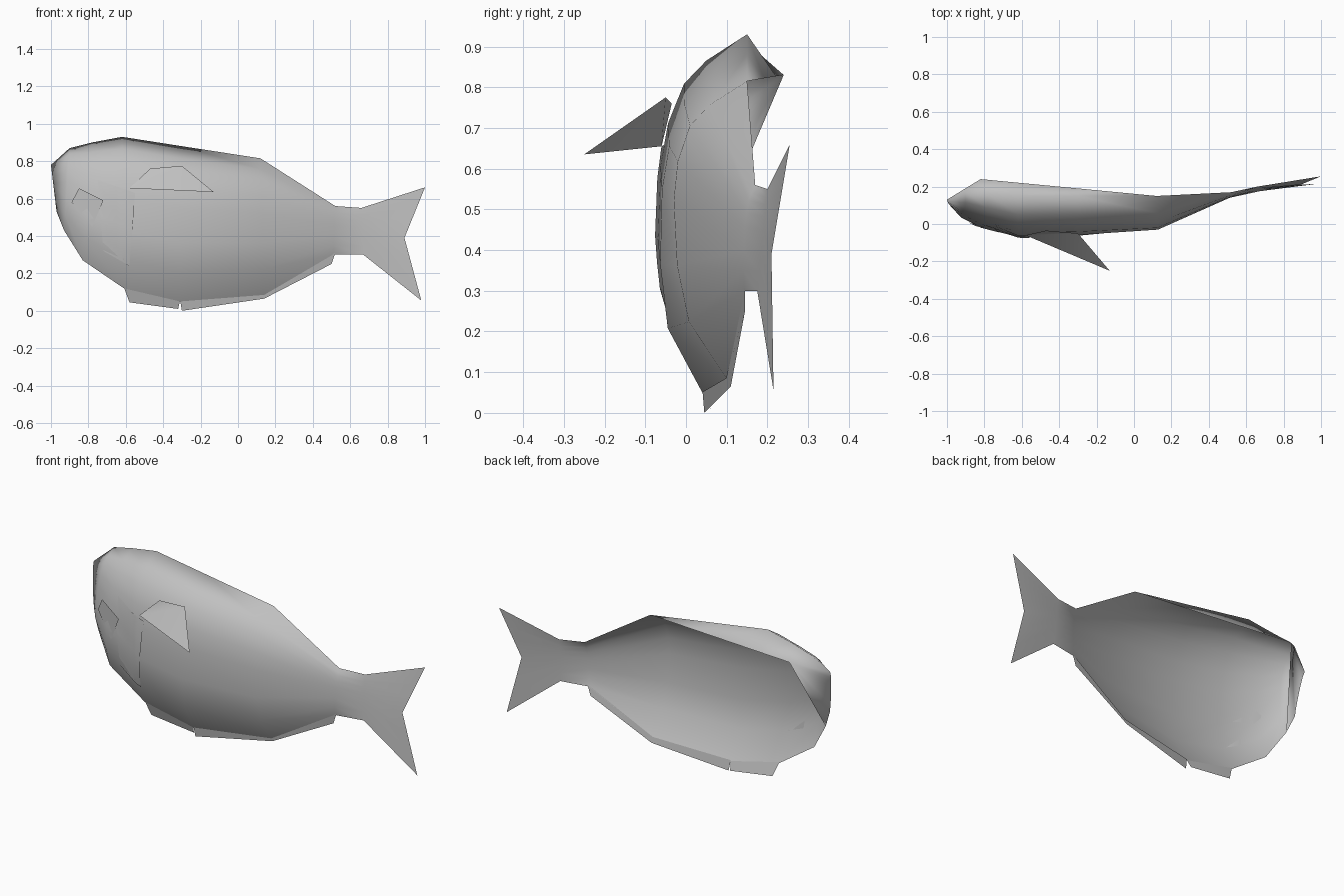
import bpy, bmesh
from mathutils import Vector
from mathutils.bvhtree import BVHTree

cube = bpy.data.objects.get("Cube")
if cube:
    bpy.data.objects.remove(cube)

GREY = (0.53, 0.53, 0.53, 1)
mat = bpy.data.materials.new("plain grey")
mat.use_nodes = True
mat.diffuse_color = GREY
mat.node_tree.nodes["Principled BSDF"].inputs["Base Color"].default_value = GREY


def add_object(name, bm):
    """Turn a bmesh into a smooth-shaded grey object."""
    for f in bm.faces:
        f.smooth = True
    mesh = bpy.data.meshes.new(name)
    bm.to_mesh(mesh)
    mesh.materials.append(mat)
    obj = bpy.data.objects.new(name, mesh)
    bpy.context.collection.objects.link(obj)


def face(bm, points):
    bm.faces.new([bm.verts.new(p) for p in points])


def loft(bm, a, b):
    """Skin two columns of points with quads."""
    for i in range(len(a) - 1):
        face(bm, (a[i], a[i + 1], b[i + 1], b[i]))


def sheet(name, points, faces):
    """Thin fin made from a few joined faces."""
    bm = bmesh.new()
    verts = [bm.verts.new(p) for p in points]
    for f in faces:
        bm.faces.new([verts[i] for i in f])
    add_object(name, bm)
    bm.free()


# Body stations, nose to tail root: top point, bottom point, bulge towards the front
STATIONS = [
    ((-1.0, .13, .78), (-.97, .09, .53), .01),
    ((-.90, .17, .87), (-.93, .07, .43), .085),
    ((-.78, .16, .90), (-.83, .03, .27), .115),
    ((-.62, .15, .93), (-.61, .03, .12), .165),
    ((-.30, .15, .88), (-.31, .04, .05), .165),
    ((.12, .15, .815), (.14, .10, .085), .16),
    ((.52, .17, .56), (.51, .145, .30), .015),
    ((.66, .20, .55), (.67, .175, .30), 0),
]
SECTION = [(0, 0), (.08, .55), (.15, .83), (.27, .98), (.4, 1), (.62, .88), (.81, .64), (1, 0)]
tops = [Vector(s[0]) for s in STATIONS]
bottoms = [Vector(s[1]) for s in STATIONS]

# Forked end of the tail
tip, fork, toe = Vector((1, .255, .66)), Vector((.89, .21, .39)), Vector((.98, .215, .055))
tail_end = [tip.lerp(fork, t / .4) if t <= .4 else fork.lerp(toe, (t - .4) / .6)
            for t, _ in SECTION]

# One-sided shell: the front flank running into the tail
columns = [[top.lerp(bottom, t) - Vector((0, bulge * k, 0)) for t, k in SECTION]
           for top, bottom, (_, _, bulge) in zip(tops, bottoms, STATIONS)]
columns.append(tail_end)
body = bmesh.new()
for a, b in zip(columns, columns[1:]):
    loft(body, a, b)

# The top folds over to a straight rear rim, and the face folds round to its corner
corner = Vector((-.82, .24, .83))
rim = [corner, corner.lerp(tops[5], .21), corner.lerp(tops[5], .54), tops[5]]
for i in range(3):
    face(body, (tops[i + 2], tops[i + 3], rim[i + 1], rim[i]))
edge = [tops[2], tops[1]] + columns[0] + [bottoms[1]]
for a, b in zip(edge, edge[1:]):
    face(body, (corner, a, b))
bmesh.ops.remove_doubles(body, verts=body.verts[:], dist=.0005)
bmesh.ops.recalc_face_normals(body, faces=body.faces[:])
if sum(f.normal.y * f.calc_area() for f in body.faces) > 0:
    bmesh.ops.reverse_faces(body, faces=body.faces[:])
add_object("body_shell", body)

# Gill cover laid on the flank, its rear edge slightly raised
surface = BVHTree.FromBMesh(body)
N = 6
top_front, top_rear, low_rear, low_front = [
    Vector(p) for p in ((-.75, -1, .70), (-.55, -1, .63), (-.58, -1, .24), (-.72, -1, .32))]
gill = bmesh.new()
strips = []
for i in range(N + 1):
    upper, lower = top_front.lerp(top_rear, i / N), low_front.lerp(low_rear, i / N)
    strip = [upper.lerp(lower, j / N) for j in range(N + 1)]
    for q in strip:
        q.y = surface.ray_cast(q, Vector((0, 1, 0)))[0].y - .002 - .006 * i / N
    strips.append(strip)
for a, b in zip(strips, strips[1:]):
    loft(gill, a, b)
bmesh.ops.remove_doubles(gill, verts=gill.verts[:], dist=.0005)
add_object("gill_cover", gill)
gill.free()
body.free()

# Eye
sheet("eye",
      [(-.89, .01, .58), (-.85, -.01, .655), (-.72, -.045, .59), (-.78, -.03, .45)],
      [(0, 1, 2, 3)])

# Fins
sheet("side_fin",
      [(-.58, -.06, .655), (-.47, -.035, .76), (-.30, -.05, .775), (-.13, -.25, .635)],
      [(0, 1, 2), (0, 2, 3)])
sheet("belly_fin",
      [(-.61, .03, .125), (-.58, .05, .045), (-.32, .06, .01), (-.31, .04, .055)],
      [(0, 1, 2, 3)])
sheet("rear_lower_fin",
      [(-.31, .04, .06), (-.30, .045, 0), (.14, .11, .065), (.14, .10, .095),
       (.50, .145, .25), (.52, .145, .31)],
      [(0, 1, 2, 3), (3, 2, 4, 5)])
